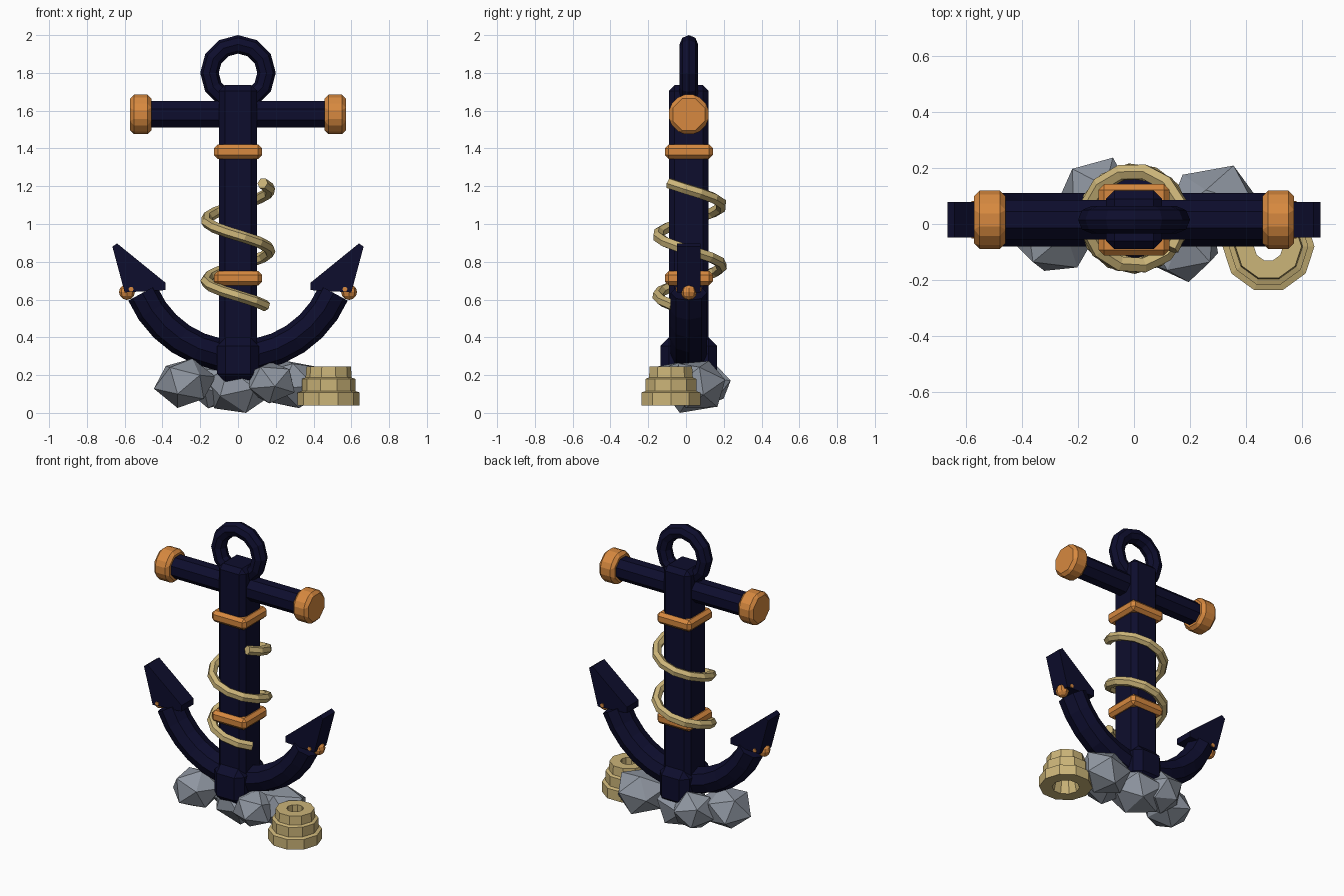
import bpy, bmesh, math, random
from mathutils import Matrix, Vector

random.seed(4)
if "Cube" in bpy.data.objects:
    bpy.data.objects.remove(bpy.data.objects["Cube"], do_unlink=True)

CY = 0.015  # depth of the anchor's centre plane


def material(name, rgb):
    m = bpy.data.materials.new(name)
    m.use_nodes = True
    m.diffuse_color = (*rgb, 1)
    m.node_tree.nodes["Principled BSDF"].inputs["Base Color"].default_value = (*rgb, 1)
    return m


NAVY = material("navy_iron", (0.004, 0.004, 0.026))
COPPER = material("copper_orange", (0.68, 0.25, 0.05))
ROPE = material("rope_tan", (0.60, 0.46, 0.19))
STONE = material("stone_grey", (0.27, 0.30, 0.35))


def finish(bm, name, mat, bevel=0):
    bmesh.ops.recalc_face_normals(bm, faces=bm.faces)
    if bevel:
        bmesh.ops.bevel(bm, geom=bm.edges[:], offset=bevel, segments=1,
                        affect='EDGES', clamp_overlap=True)
    mesh = bpy.data.meshes.new(name)
    bm.to_mesh(mesh)
    bm.free()
    mesh.materials.append(mat)
    ob = bpy.data.objects.new(name, mesh)
    bpy.context.collection.objects.link(ob)
    return ob


def box(name, size, loc, mat, bevel):
    bm = bmesh.new()
    bmesh.ops.create_cube(bm, size=1)
    bmesh.ops.scale(bm, vec=size, verts=bm.verts)
    bmesh.ops.translate(bm, vec=loc, verts=bm.verts)
    return finish(bm, name, mat, bevel)


def rod(name, radius, length, loc, axis, mat, bevel=0, sides=8):
    bm = bmesh.new()
    bmesh.ops.create_cone(bm, cap_ends=True, segments=sides, radius1=radius,
                          radius2=radius, depth=length)
    turn = Vector((0, 0, 1)).rotation_difference(Vector(axis)).to_matrix().to_4x4()
    spin = Matrix.Rotation(math.pi / sides, 4, 'Z')
    bmesh.ops.transform(bm, matrix=Matrix.Translation(loc) @ turn @ spin, verts=bm.verts)
    return finish(bm, name, mat, bevel)


def tube(name, points, radius, mat, res, closed=False):
    cu = bpy.data.curves.new(name, 'CURVE')
    cu.dimensions = '3D'
    cu.bevel_depth = radius
    cu.bevel_resolution = res
    cu.use_fill_caps = True
    sp = cu.splines.new('POLY')
    sp.points.add(len(points) - 1)
    for p, co in zip(sp.points, points):
        p.co = (*co, 1)
    sp.use_cyclic_u = closed
    sp.use_smooth = False
    cu.materials.append(mat)
    ob = bpy.data.objects.new(name, cu)
    bpy.context.collection.objects.link(ob)
    bpy.ops.object.select_all(action='DESELECT')
    ob.select_set(True)
    bpy.context.view_layer.objects.active = ob
    bpy.ops.object.convert(target='MESH')
    return bpy.context.view_layer.objects.active


def arc(radius, height, start, end, steps):
    # angles run from straight down, in the front plane
    for i in range(steps):
        a = math.radians(start + (end - start) * i / (steps - 1))
        yield (radius * math.sin(a), 0, height - radius * math.cos(a))


# Shank, crown and stock
box("shank", (0.2, 0.21, 1.51), (0, CY, 0.98), NAVY, 0.03)
box("crown", (0.22, 0.3, 0.24), (0, CY, 0.28), NAVY, 0.045)
rod("stock", 0.076, 0.98, (0, CY, 1.58), (1, 0, 0), NAVY)

# Top ring
ring = tube("top_ring", list(arc(0.151, 1.8, 0, 330, 12)), 0.049, NAVY, 2, True)
ring.location.y = CY

# Curved arms
arms = tube("arms", list(arc(0.55, 0.85, -67, 67, 13)), 0.085, NAVY, 2)
arms.location.y = CY
arms.scale.y = 1.13

# Copper bands round the shank
for label, z in (("upper", 1.383), ("lower", 0.713)):
    box(label + "_band", (0.254, 0.254, 0.076), (0, CY, z), COPPER, 0.02)

# Mirrored parts: stock caps, flukes, rivets
FLUKE = [(0.665, 0.88), (0.64, 0.897), (0.385, 0.69), (0.385, 0.65), (0.60, 0.638)]
for side, s in (("left", 1), ("right", -1)):
    rod(side + "_stock_cap", 0.113, 0.112, (s * 0.515, CY, 1.58), (1, 0, 0), COPPER, 0.02)

    bm = bmesh.new()
    face = bm.faces.new([bm.verts.new((s * x, CY - 0.063, z)) for x, z in FLUKE])
    ext = bmesh.ops.extrude_face_region(bm, geom=[face])
    bmesh.ops.translate(bm, vec=(0, 0.126, 0),
                        verts=[v for v in ext["geom"] if isinstance(v, bmesh.types.BMVert)])
    finish(bm, side + "_fluke", NAVY)

    bm = bmesh.new()
    bmesh.ops.create_uvsphere(bm, u_segments=8, v_segments=6, radius=0.042)
    bmesh.ops.translate(bm, vec=(s * 0.588, CY, 0.64), verts=bm.verts)
    finish(bm, side + "_rivet", COPPER)
    rod(side + "_rivet_pin", 0.014, 0.135, (s * 0.566, CY, 0.655), (0, 1, 0), COPPER, sides=6)

# Rope winding down the shank
helix = []
for i in range(26):
    deg = -40 + 730 * i / 25
    a = math.radians(deg)
    helix.append((0.17 * math.cos(a), CY + 0.005 + 0.17 * math.sin(a), 1.18 - 0.32 * deg / 360))
tube("wound_rope", helix, 0.03, ROPE, 1)

# Stepped coil of rope on the ground, a closed lathe
PROFILE = [(0.085, 0.04), (0.164, 0.04), (0.164, 0.108), (0.142, 0.115), (0.142, 0.18),
           (0.122, 0.187), (0.118, 0.245), (0.052, 0.245), (0.052, 0.18), (0.07, 0.11)]
bm = bmesh.new()
N = 10
rows = []
for i in range(N):
    a = math.tau * i / N
    rows.append([bm.verts.new((0.48 + r * math.cos(a), -0.08 + r * math.sin(a), z))
                 for r, z in PROFILE])
for i in range(N):
    p, q = rows[i], rows[(i + 1) % N]
    for j in range(len(PROFILE)):
        k = (j + 1) % len(PROFILE)
        bm.faces.new((p[j], q[j], q[k], p[k]))
finish(bm, "rope_coil", ROPE)

# Rocks: centre and radii
ROCKS = [("left_rock", (-0.28, -0.03, 0.16), (0.16, 0.16, 0.14)),
         ("centre_rock", (0, 0.03, 0.135), (0.18, 0.17, 0.145)),
         ("front_rock", (0.17, -0.07, 0.16), (0.14, 0.14, 0.115)),
         ("back_right_rock", (0.29, 0.06, 0.15), (0.18, 0.16, 0.145)),
         ("back_left_rock", (-0.13, 0.1, 0.15), (0.14, 0.14, 0.13))]
for name, centre, radii in ROCKS:
    bm = bmesh.new()
    bmesh.ops.create_icosphere(bm, subdivisions=1, radius=1)
    bmesh.ops.rotate(bm, cent=(0, 0, 0), verts=bm.verts,
                     matrix=Matrix.Rotation(random.uniform(0, 6), 3, 'Z')
                     @ Matrix.Rotation(random.uniform(0.2, 0.8), 3, 'X'))
    for v in bm.verts:
        k = random.uniform(0.93, 1.08)
        v.co = Vector([c + d * r * k for c, d, r in zip(centre, v.co, radii)])
        v.co.z = max(v.co.z, 0)
    if name == "centre_rock":
        # settle the main rock on the ground
        low = min(v.co.z for v in bm.verts)
        bmesh.ops.translate(bm, vec=(0, 0, -low), verts=bm.verts)
    finish(bm, name, STONE)
